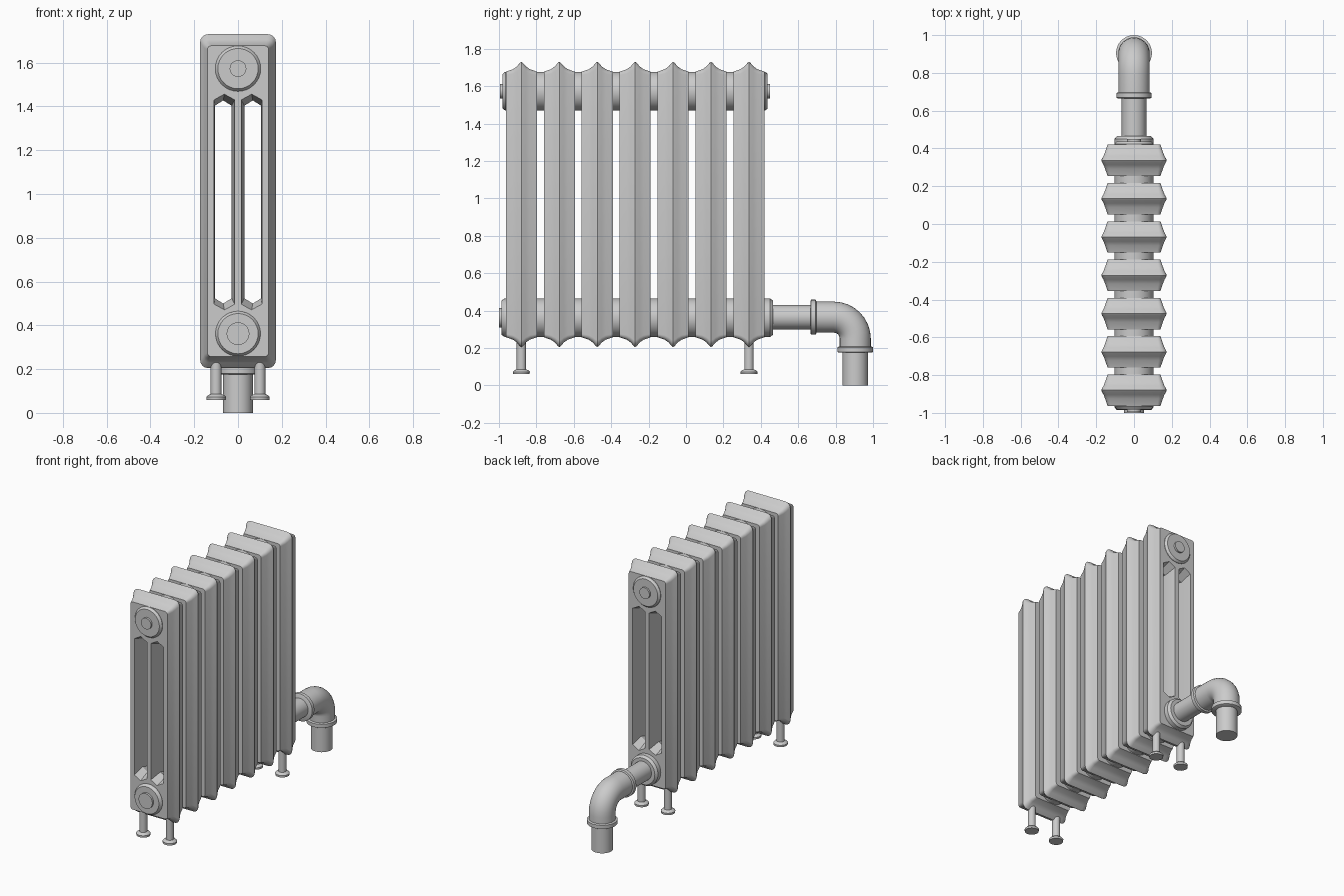
import bpy, bmesh
from math import sin, cos, pi, radians
from mathutils import Vector

if "Cube" in bpy.data.objects:
    bpy.data.objects.remove(bpy.data.objects["Cube"])


def loft(name, rings, smooth=True):
    """Closed solid through a list of equal-length point rings."""
    bm = bmesh.new()
    vs = [[bm.verts.new(p) for p in r] for r in rings]
    n = len(rings[0])
    for a, b in zip(vs, vs[1:]):
        for i in range(n):
            j = (i + 1) % n
            bm.faces.new((a[i], a[j], b[j], b[i]))
    bm.faces.new(vs[0][::-1])
    bm.faces.new(vs[-1])
    bmesh.ops.recalc_face_normals(bm, faces=bm.faces)
    me = bpy.data.meshes.new(name)
    bm.to_mesh(me)
    bm.free()
    ob = bpy.data.objects.new(name, me)
    bpy.context.collection.objects.link(ob)
    if smooth:
        shade(ob)
    return ob


def shade(ob):
    bpy.ops.object.select_all(action='DESELECT')
    ob.select_set(True)
    bpy.context.view_layer.objects.active = ob
    bpy.ops.object.shade_smooth_by_angle(angle=radians(30))


def circle(c, u, v, r, n=32):
    return [Vector(c) + r * (cos(2 * pi * i / n) * Vector(u) + sin(2 * pi * i / n) * Vector(v))
            for i in range(n)]


def turned_y(name, z, prof):
    return loft(name, [circle((0, y, z), (1, 0, 0), (0, 0, 1), r) for y, r in prof])


def turned_z(name, x, y, prof, n=32):
    return loft(name, [circle((x, y, z), (1, 0, 0), (0, 1, 0), r, n) for z, r in prof])


def rounded_rect(y, hx, hz, r, zc=0.9675, seg=4):
    pts = []
    for k, (sx, sz) in enumerate([(1, 1), (-1, 1), (-1, -1), (1, -1)]):
        for i in range(seg + 1):
            a = (k + i / seg) * pi / 2
            pts.append((sx * (hx - r) + r * cos(a), y, zc + sz * (hz - r) + r * sin(a)))
    return pts


# One radiator section: ridged frame with two flared slots
half = [(0.083, 0.140, 0.710, 0.018), (0.045, 0.153, 0.723, 0.024),
        (0.024, 0.161, 0.738, 0.028), (0.008, 0.170, 0.757, 0.034), (0.0, 0.173, 0.7625, 0.036)]
rings = [rounded_rect(-y, *p) for y, *p in half] + \
        [rounded_rect(y, *p) for y, *p in half[-2::-1]]
section = loft("section_1", rings, smooth=False)


def slot_ring(y, s, x0, x1, corner, peak):
    xm, zc = (x0 + x1) / 2, 0.9635
    pts = [(x0, -corner), (xm, -peak), (x1, -corner), (x1, corner), (xm, peak), (x0, corner)]
    return [(s * x, y, zc + z) for x, z in pts]


cutters = []
for s in (-1, 1):
    outer = (0.012, 0.110, 0.472, 0.499)
    cut = loft("slot_cutter", [slot_ring(-0.1, s, *outer),
                               slot_ring(0, s, 0.029, 0.106, 0.440, 0.464),
                               slot_ring(0.1, s, *outer)], smooth=False)
    cut.hide_render = True
    cutters.append(cut)
    mod = section.modifiers.new("slot", 'BOOLEAN')
    mod.operation = 'DIFFERENCE'
    mod.solver = 'EXACT'
    mod.object = cut
bpy.context.view_layer.update()
deps = bpy.context.evaluated_depsgraph_get()
mesh = bpy.data.meshes.new_from_object(section.evaluated_get(deps))
section.modifiers.clear()
section.data = mesh
for c in cutters:
    bpy.data.objects.remove(c)
shade(section)

# Row of seven sections
first, step = -0.88, 0.2028
section.location.y = first
for i in range(1, 7):
    ob = section.copy()
    ob.name = f"section_{i + 1}"
    ob.location.y = first + step * i
    bpy.context.collection.objects.link(ob)

# Header tubes with end flanges and plugs
turned_y("upper_header", 1.573, [
    (-0.995, 0.038), (-0.981, 0.038), (-0.981, 0.092), (-0.966, 0.104),
    (0.423, 0.104), (0.437, 0.092), (0.437, 0.038), (0.45, 0.038)])
turned_y("lower_header", 0.362, [
    (-1.0, 0.052), (-0.986, 0.052), (-0.986, 0.092), (-0.97, 0.103),
    (0.45, 0.103), (0.466, 0.09)])

# Supply pipe, elbow and collars
pz, py = 0.365, 0.905
turned_y("supply_pipe", pz, [(0.46, 0.065), (0.70, 0.065)])
turned_y("elbow_collar_inlet", pz, [(0.665, 0.086), (0.669, 0.093), (0.693, 0.093), (0.697, 0.086)])
R, er = 0.115, 0.083
elbow = [circle((0, 0.69, pz), (1, 0, 0), (0, 0, 1), er)]
for i in range(9):
    a = i / 8 * pi / 2
    d = Vector((0, sin(a), cos(a)))
    elbow.append(circle(Vector((0, py - R, pz - R)) + R * d, (1, 0, 0), d, er))
elbow.append(circle((0, py, 0.20), (1, 0, 0), (0, 1, 0), er))
loft("elbow", elbow)
turned_z("elbow_collar_outlet", 0, py, [(0.175, 0.088), (0.179, 0.095), (0.204, 0.095), (0.208, 0.088)])
turned_z("floor_pipe", 0, py, [(0, 0.068), (0.19, 0.068)])

# Feet under the end sections
for y, end in ((first, "front"), (first + 6 * step, "back")):
    for x, side in ((-0.1, "left"), (0.1, "right")):
        turned_z(f"{end}_{side}_foot", x, y, [
            (0.06, 0.044), (0.073, 0.045), (0.081, 0.037), (0.086, 0.025), (0.25, 0.025)], 24)
